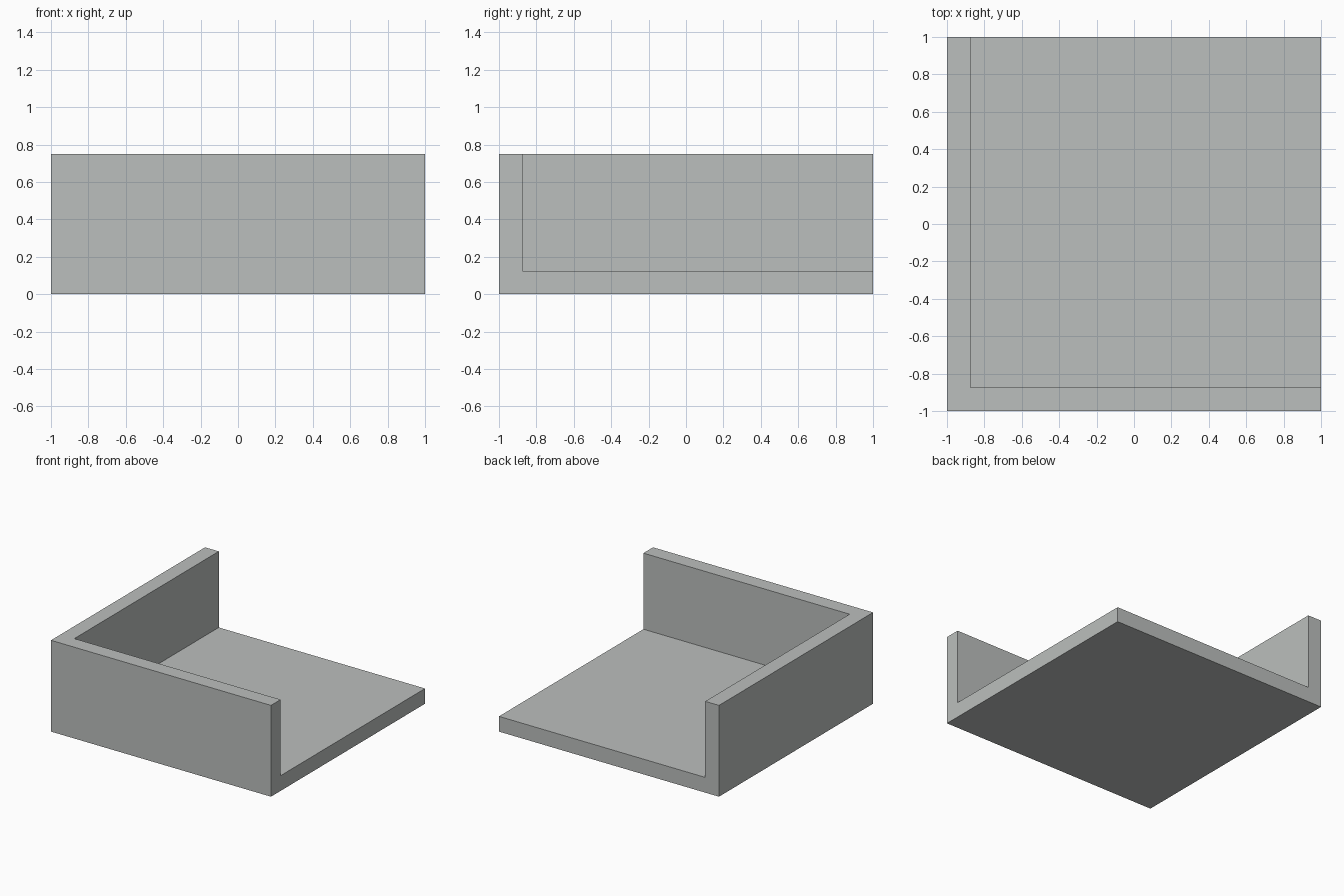
import bpy

cube = bpy.data.objects.get("Cube")
if cube:
    bpy.data.objects.remove(cube, do_unlink=True)

HEIGHT = 0.75
WALL = 0.125
OVER = 0.2   # how far the cutter runs past the open sides

grey = bpy.data.materials.new("light grey")
grey.use_nodes = True
colour = (0.5, 0.52, 0.51, 1)
grey.diffuse_color = colour
grey.node_tree.nodes["Principled BSDF"].inputs["Base Color"].default_value = colour


def box(name, low, high):
    """Box between two opposite corners."""
    centre = [(a + b) / 2 for a, b in zip(low, high)]
    bpy.ops.mesh.primitive_cube_add(size=1, location=centre)
    ob = bpy.context.object
    ob.name = name
    ob.scale = [b - a for a, b in zip(low, high)]
    bpy.ops.object.transform_apply(location=True, rotation=False, scale=True)
    ob.data.materials.append(grey)
    return ob


# Solid block that becomes the floor with its two corner walls
tray = box("corner_tray", (-1, -1, 0), (1, 1, HEIGHT))

# Space above the floor, open to the left, back and top
cutter = box("hollow_cutter", (WALL - 1, WALL - 1, WALL),
             (1 + OVER, 1 + OVER, HEIGHT + OVER))
cutter.hide_render = True

cut = tray.modifiers.new("hollow", "BOOLEAN")
cut.operation = "DIFFERENCE"
cut.solver = "EXACT"
cut.object = cutter
bpy.context.view_layer.objects.active = tray
bpy.ops.object.modifier_apply(modifier=cut.name)
bpy.data.objects.remove(cutter, do_unlink=True)
